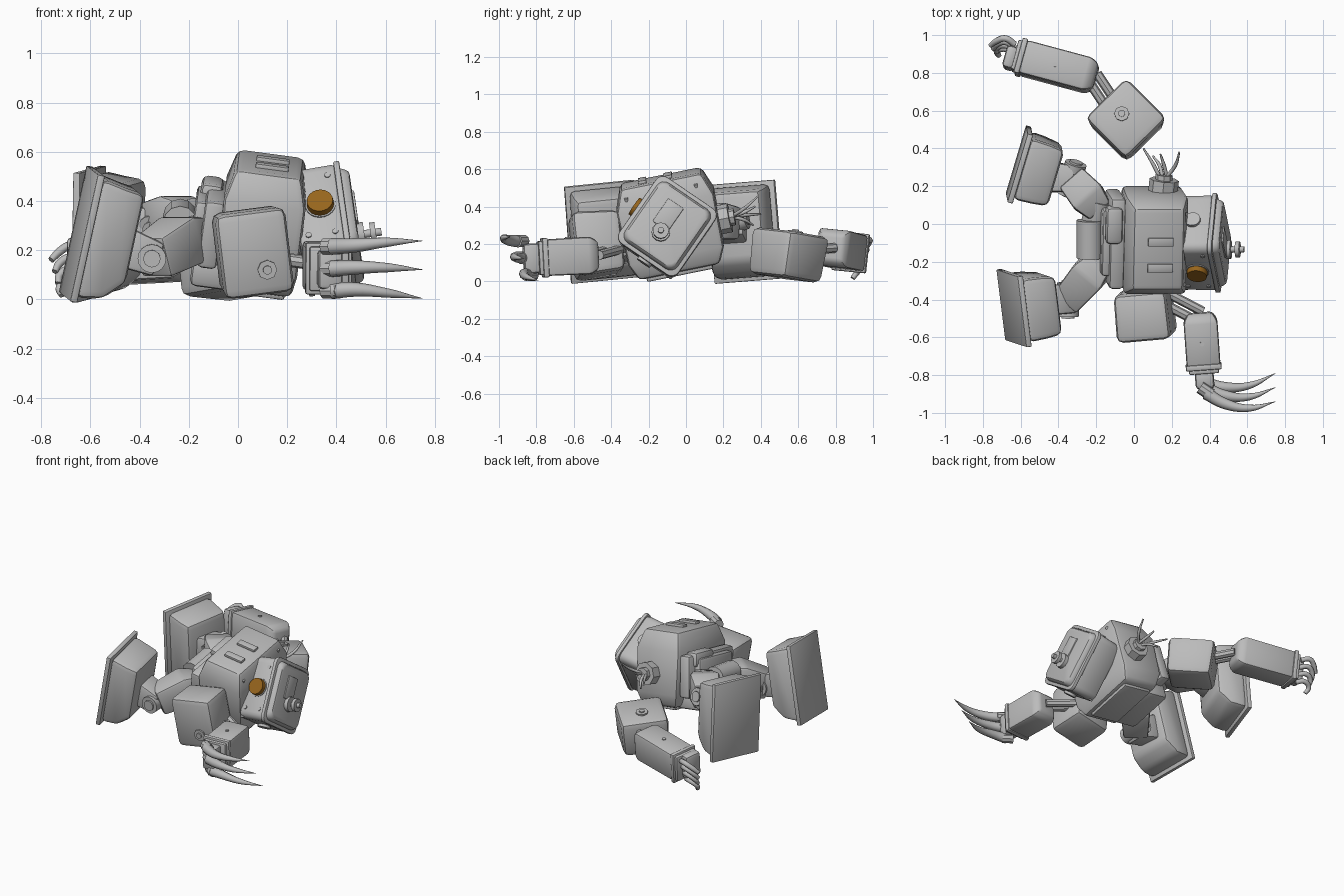
import bpy, bmesh, math
from mathutils import Vector, Matrix

cube = bpy.data.objects.get("Cube")
if cube:
    bpy.data.objects.remove(cube)


def material(name, color):
    m = bpy.data.materials.new(name)
    m.use_nodes = True
    m.diffuse_color = color
    m.node_tree.nodes["Principled BSDF"].inputs["Base Color"].default_value = color
    return m


GREY = material("grey metal", (0.5, 0.5, 0.5, 1))
AMBER = material("amber glass", (0.31, 0.13, 0.012, 1))


def frame(origin, z, x):
    """Placement whose z axis is exact and whose x axis follows a hint."""
    z = Vector(z).normalized()
    x = Vector(x)
    x = (x - z * x.dot(z)).normalized()
    m = Matrix((x, z.cross(x), z)).transposed().to_4x4()
    m.translation = Vector(origin)
    return m


def finish(name, bm, m, mat):
    bmesh.ops.recalc_face_normals(bm, faces=bm.faces)
    me = bpy.data.meshes.new(name)
    bm.to_mesh(me)
    bm.free()
    ob = bpy.data.objects.new(name, me)
    ob.matrix_world = m
    me.materials.append(mat)
    bpy.context.collection.objects.link(ob)
    bpy.ops.object.select_all(action='DESELECT')
    bpy.context.view_layer.objects.active = ob
    ob.select_set(True)
    bpy.ops.object.shade_smooth_by_angle(angle=math.radians(32))
    return ob


def loft(name, m, rings, bevel=0.02, corner=0):
    """Rectangular rings (z, width, depth, x shift) joined into a bevelled block."""
    bm = bmesh.new()
    prev, uprights = None, []
    for z, w, d, *shift in rings:
        ox = sum(shift)
        ring = [bm.verts.new((sx * w / 2 + ox, sy * d / 2, z))
                for sx, sy in ((-1, -1), (1, -1), (1, 1), (-1, 1))]
        if prev:
            for i in range(4):
                j = (i + 1) % 4
                bm.faces.new((prev[i], prev[j], ring[j], ring[i]))
                uprights.append((prev[i], ring[i]))
        else:
            bm.faces.new(ring[::-1])
        prev = ring
    bm.faces.new(prev)
    if corner:
        bmesh.ops.bevel(bm, geom=[bm.edges.get(pair) for pair in uprights], offset=corner,
                        segments=4, profile=0.5, affect='EDGES', clamp_overlap=True)
    bm.normal_update()
    sharp = [e for e in bm.edges if e.calc_face_angle() > 0.45]
    if bevel:
        bmesh.ops.bevel(bm, geom=sharp, offset=bevel, segments=2,
                        profile=0.5, affect='EDGES', clamp_overlap=True)
    return finish(name, bm, m, GREY)


def box(name, m, center, size, bevel=0.01):
    x, y, z = size
    return loft(name, m @ Matrix.Translation(center), [(-z / 2, x, y), (z / 2, x, y)], bevel)


def rod(name, a, b, r, r2=None, sides=16, mat=GREY):
    a, b = Vector(a), Vector(b)
    bm = bmesh.new()
    bmesh.ops.create_cone(bm, cap_ends=True, segments=sides, radius1=r,
                          radius2=r if r2 is None else r2, depth=(b - a).length)
    d = b - a
    hint = (0, 0, 1) if abs(d.normalized().z) < 0.9 else (1, 0, 0)
    return finish(name, bm, frame((a + b) / 2, d, hint), mat)


def bolt(name, m, x, y, z, r):
    """Octagonal washer with a round stud on a local +z face."""
    rod(name + "_washer", m @ Vector((x, y, z - 0.01)), m @ Vector((x, y, z + 0.01)), r, sides=8)
    rod(name + "_stud", m @ Vector((x, y, z)), m @ Vector((x, y, z + 0.018)), r * 0.45)


def tube(name, points, radius, taper=(1, 1, 1, 1)):
    cu = bpy.data.curves.new(name, 'CURVE')
    cu.dimensions = '3D'
    cu.bevel_depth = radius
    cu.bevel_resolution = 2
    cu.resolution_u = 5
    cu.use_fill_caps = True
    s = cu.splines.new('BEZIER')
    s.bezier_points.add(len(points) - 1)
    for bp, p, t in zip(s.bezier_points, points, taper):
        bp.co, bp.radius = p, t
        bp.handle_left_type = bp.handle_right_type = 'AUTO'
    cu.materials.append(GREY)
    bpy.context.collection.objects.link(bpy.data.objects.new(name, cu))


# Torso, with raised back, vents, rivets and under plate
T = frame((0.098, -0.085, 0.31), (0.13, -0.2, 0.97), (1, 0, -0.13))
loft("torso", T, [(-0.25, 0.27, 0.44, 0.02), (-0.16, 0.32, 0.52, 0.01), (0.13, 0.335, 0.53),
                  (0.25, 0.27, 0.44)], 0.025)
box("under_plate", T, (0.02, 0, -0.255), (0.22, 0.36, 0.03))
for i, y in enumerate((-0.1, 0.04)):
    box(f"vent_{i}", T, (0.01, y, 0.255), (0.135, 0.045, 0.022), 0.004)
for y in (-0.2, 0.18):
    rod("torso_rivet", T @ Vector((0.13, y, 0.15)), T @ Vector((0.15, y, 0.2)), 0.014, 0.01)

# Waist slabs and pelvis
box("waist_slab", T, (-0.2, 0, -0.03), (0.08, 0.49, 0.28), 0.02)
box("waist_ledge", T, (-0.25, 0, -0.01), (0.06, 0.36, 0.2), 0.02)
box("waist_pack", T, (-0.22, 0.1, 0.08), (0.09, 0.2, 0.1), 0.025)
box("belly_block", T, (-0.17, -0.02, -0.2), (0.18, 0.36, 0.12), 0.025)
rod("pelvis", (-0.235, -0.18, 0.31), (-0.235, 0.02, 0.34), 0.07, sides=12)

# Torn shoulder stump with loose wires
rod("stump_socket", (0.15, 0.14, 0.32), (0.16, 0.235, 0.34), 0.078, sides=8)
rod("stump_core", (0.155, 0.2, 0.335), (0.16, 0.26, 0.345), 0.045, sides=8)
for i, (x, y, z) in enumerate(((0.05, 0.4, 0.36), (0.1, 0.36, 0.3), (0.24, 0.38, 0.45), (0.14, 0.37, 0.4))):
    mid = (0.6 * x + 0.075, 0.31, 0.345 + 0.4 * (z - 0.34))
    tube(f"loose_wire_{i}", [(0.14 + 0.012 * i, 0.24, 0.345), mid, (x, y, z)], 0.01, (1, 1, 0.5))

# Head: local z is the crown, local x the face, local y points down
H = frame((0.335, -0.1, 0.28), (0.985, 0, 0.14), (0, -0.82, 0.57))
rod("neck", (0.2, -0.09, 0.3), (0.28, -0.1, 0.29), 0.13)
loft("head", H, [(-0.09, 0.36, 0.41), (0.1, 0.365, 0.42)], 0.02, 0.045)
loft("crown_lip", H, [(0.09, 0.385, 0.435), (0.115, 0.385, 0.435)], 0.006, 0.045)
loft("crown", H, [(0.1, 0.35, 0.4), (0.15, 0.32, 0.37)], 0.015, 0.045)
box("crown_panel", H, (0.027, -0.047, 0.15), (0.1, 0.15, 0.016), 0.004)
for s in (-1, 1):
    rod("ear", H @ Vector((0, 0.15 * s, 0)), H @ Vector((0, 0.225 * s, 0)), 0.042, sides=16)
    box("jaw_bar", H, (0.13 * s, 0, -0.07), (0.07, 0.41, 0.025), 0.005)
rod("eye_rim", H @ Vector((0.15, 0, 0.015)), H @ Vector((0.187, 0, 0.015)), 0.062, sides=20)
rod("eye", H @ Vector((0.16, 0, 0.015)), H @ Vector((0.215, 0, 0.015)), 0.058, 0.053, 20, AMBER)
for y in (-0.14, 0.14):
    for z in (-0.05, 0.06):
        rod("face_rivet", H @ Vector((0.165, y, z)), H @ Vector((0.187, y, z)), 0.012)
for part, z0, z1, r in (("base", 0.14, 0.175, 0.05), ("stem", 0.15, 0.245, 0.016), ("wheel", 0.2, 0.222, 0.043)):
    rod("valve_" + part, H @ Vector((0.006, 0.052, z0)), H @ Vector((0.006, 0.052, z1)), r, sides=12)


# Legs: thigh, knee, shin and a tapered boot with a flat sole
def leg(side, hip, knee, out, ankle, sole, normal, roll):
    hip, knee, out, ankle = map(Vector, (hip, knee, out, ankle))
    rod(side + "_hip", hip - out * 0.09, hip + out * 0.05, 0.07, sides=12)
    d = knee - hip
    loft(side + "_thigh", frame(hip, d, (0, 0, 1)),
         [(-0.02, 0.12, 0.14), (0.08, 0.2, 0.19), (d.length, 0.17, 0.16)], 0.015)
    rod(side + "_knee", knee - out * 0.09, knee + out * 0.09, 0.058)
    rod(side + "_knee_cap", knee - out * 0.1, knee + out * 0.1, 0.035)
    d = ankle - knee
    loft(side + "_shin", frame(knee, d, (0, 0, 1)),
         [(-0.03, 0.14, 0.14), (d.length + 0.05, 0.17, 0.17)], 0.015)
    f = frame(sole, -Vector(normal), (0, roll, 1))
    loft(side + "_sole", f, [(-0.015, 0.53, 0.38), (0.015, 0.53, 0.38)], 0.006)
    loft(side + "_boot", f, [(0.01, 0.5, 0.34), (0.12, 0.46, 0.33), (0.2, 0.37, 0.31, 0.035)], 0.03)


leg("near", (-0.18, -0.2, 0.27), (-0.35, -0.4, 0.17), (0, -1, -0.05), (-0.43, -0.4, 0.2),
    (-0.635, -0.445, 0.265), (-0.96, -0.14, 0.2), -0.1)
leg("far", (-0.19, 0.08, 0.33), (-0.33, 0.24, 0.31), (0.25, 0.9, 0.3), (-0.45, 0.25, 0.28),
    (-0.607, 0.315, 0.265), (-0.95, 0.28, 0.04), -0.08)


# Arms: shoulder block, elbow link, forearm and cuff
def arm(side, elbow_in, elbow_out, wrist, up):
    a, b, c = map(Vector, (elbow_in, elbow_out, wrist))
    for k in (-0.03, 0.03):
        off = (b - a).cross(Vector(up)).normalized() * k
        rod(side + "_elbow_bar", a + off, b + off, 0.026, sides=8)
    d = c - b
    f = frame(b, d, up)
    n = d.length
    loft(side + "_forearm", f, [(-0.02, 0.14, 0.13), (0.02, 0.2, 0.18), (n * 0.9, 0.195, 0.18),
                                (n, 0.17, 0.15)], 0.016)
    loft(side + "_cuff", f, [(n - 0.03, 0.21, 0.19), (n, 0.21, 0.19)], 0.008)
    loft(side + "_cuff_rim", f, [(n - 0.01, 0.18, 0.16), (n + 0.02, 0.18, 0.16)], 0.008)
    rod(side + "_forearm_stud", f @ Vector((0.08, 0, n / 2)), f @ Vector((0.105, 0, n / 2)), 0.012)
    return f, n


S = frame((0.058, -0.48, 0.197), (0.1, -0.98, -0.1), (0.98, 0.1, 0.13))
loft("near_shoulder", S, [(-0.13, 0.28, 0.32), (0.125, 0.29, 0.35)], 0.035)
bolt("near_shoulder_bolt", S, 0.04, -0.07, 0.125, 0.04)
rod("near_shoulder_axle", (0.08, -0.25, 0.25), (0.07, -0.4, 0.22), 0.08, sides=12)
f, n = arm("near", (0.14, -0.38, 0.17), (0.35, -0.49, 0.14), (0.37, -0.77, 0.125), (0, 0, 1))
box("near_palm", f, (0, 0, n + 0.055), (0.16, 0.1, 0.09), 0.02)
for i in range(3):
    z, y = 0.035 + 0.09 * i, -0.845 - 0.025 * i
    rod(f"near_knuckle_{i}", (0.35, y + 0.03, z), (0.41, y - 0.01, z), 0.034, sides=10)
    tip = 0.004 + 0.117 * i
    tube(f"claw_{i}", [(0.38, y, z), (0.48, y - 0.02 - 0.018 * i, z + 0.005),
                       (0.61, -0.855 - 0.06 * i, (z + tip) / 2 + 0.006),
                       (0.75, -0.79 - 0.075 * i, tip)], 0.034, (1, 0.85, 0.55, 0.03))

D = frame((-0.04, 0.545, 0.14), (-0.03, 0.14, 0.97), (1, 1, 0))
loft("far_shoulder", D, [(-0.125, 0.29, 0.29), (0.125, 0.31, 0.31)], 0.035)
bolt("far_shoulder_bolt", D, 0, 0.03, 0.125, 0.04)
f, n = arm("far", (-0.12, 0.63, 0.17), (-0.22, 0.78, 0.18), (-0.61, 0.885, 0.155), (0, 0.1, 1))
box("far_palm", f, (0.01, -0.02, n + 0.04), (0.17, 0.12, 0.06), 0.02)
for i in range(4):
    z = 0.21 - 0.048 * i
    y = 0.97 - 0.018 * i
    tube(f"finger_{i}", [(-0.63, y - 0.02, z), (-0.68, y + 0.012, z + 0.01), (-0.725, y, z - 0.015),
                         (-0.76 + 0.015 * i, y - 0.025, z - 0.05)], 0.017, (1, 1, 1, 0.8))
